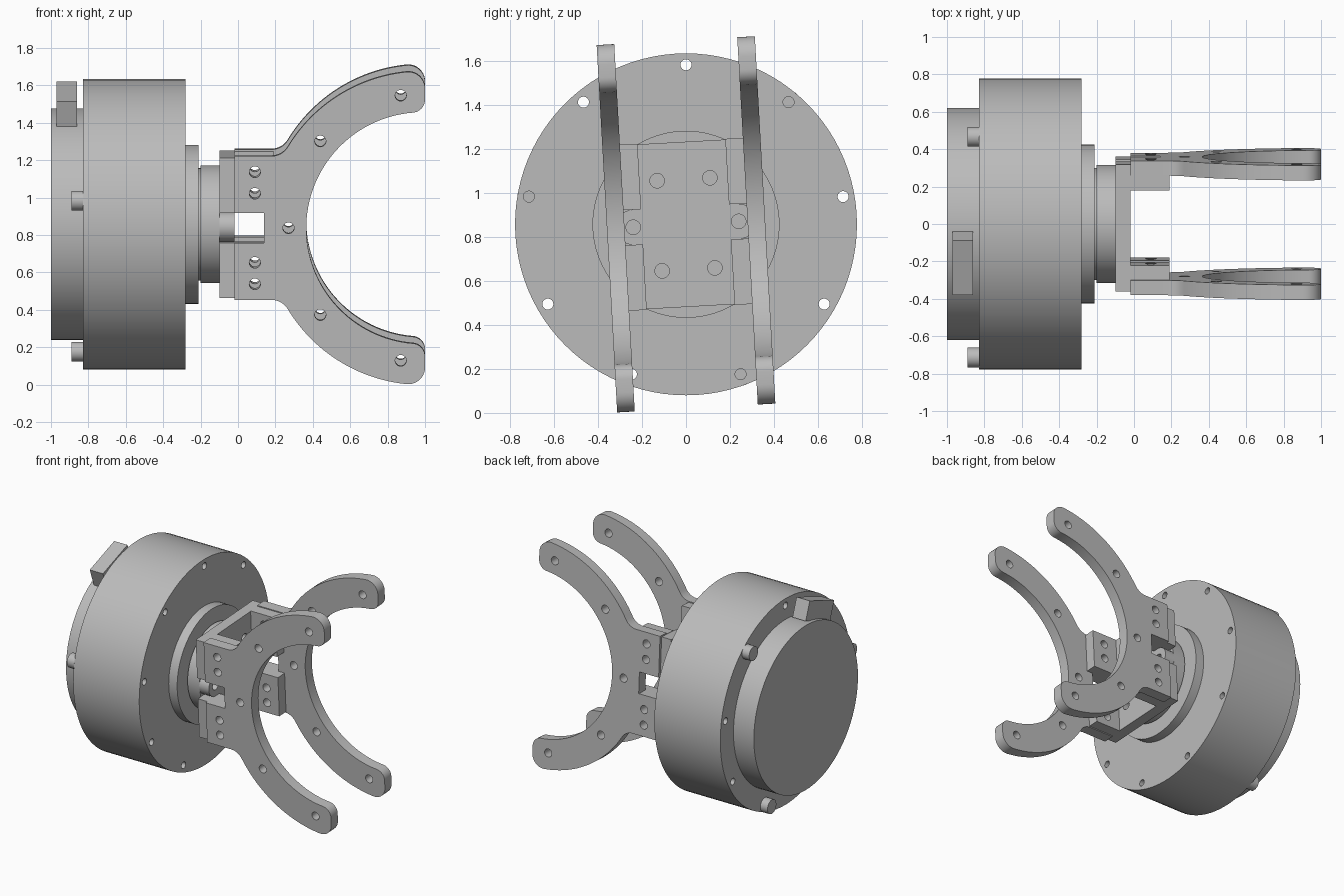
import bpy, bmesh
from math import sin, cos, atan2, sqrt, pi, radians
from mathutils import Matrix, Vector

cube = bpy.data.objects.get("Cube")
if cube:
    bpy.data.objects.remove(cube)

grey = bpy.data.materials.new("machined grey")
grey.use_nodes = True
grey.diffuse_color = (0.5, 0.5, 0.5, 1)
grey.node_tree.nodes["Principled BSDF"].inputs["Base Color"].default_value = (0.5, 0.5, 0.5, 1)

AXIS_Z = 0.857
MOTOR = Matrix.Translation((0, 0, AXIS_Z))
FORK = MOTOR @ Matrix.Rotation(radians(3.2), 4, 'X')   # the fork is turned slightly on the shaft
ALONG_X = Matrix.Rotation(pi / 2, 4, 'Y')
ALONG_Y = Matrix.Rotation(pi / 2, 4, 'X')


def finish(name, bm, frame):
    bmesh.ops.recalc_face_normals(bm, faces=bm.faces)
    mesh = bpy.data.meshes.new(name)
    bm.to_mesh(mesh)
    bm.free()
    mesh.materials.append(grey)
    obj = bpy.data.objects.new(name, mesh)
    obj.matrix_world = frame
    bpy.context.collection.objects.link(obj)
    return obj


def select(obj):
    bpy.ops.object.select_all(action='DESELECT')
    obj.select_set(True)
    bpy.context.view_layer.objects.active = obj


def cylinders(name, centres, radius, length, turn, frame, sides=24):
    bm = bmesh.new()
    for c in centres:
        bmesh.ops.create_cone(bm, cap_ends=True, segments=sides, radius1=radius, radius2=radius,
                              depth=length, matrix=Matrix.Translation(c) @ turn)
    return finish(name, bm, frame)


def disc(name, x0, x1, radius):
    return cylinders(name, [((x0 + x1) / 2, 0, 0)], radius, x1 - x0, ALONG_X, MOTOR, 96)


def box(name, lo, hi, frame):
    lo, hi = Vector(lo), Vector(hi)
    bm = bmesh.new()
    bmesh.ops.create_cube(bm, matrix=Matrix.Translation((lo + hi) / 2) @ Matrix.Diagonal((*(hi - lo), 1)))
    return finish(name, bm, frame)


def prism(name, points, depth, frame):
    bm = bmesh.new()
    face = bm.faces.new([bm.verts.new(p) for p in points])
    top = bmesh.ops.extrude_face_region(bm, geom=[face])
    bmesh.ops.translate(bm, vec=depth, verts=[v for v in top["geom"] if isinstance(v, bmesh.types.BMVert)])
    return finish(name, bm, frame)


def drill(obj, cutter):
    cutter.hide_render = True
    bpy.context.view_layer.update()
    select(obj)
    mod = obj.modifiers.new("holes", 'BOOLEAN')
    mod.operation, mod.solver, mod.object = 'DIFFERENCE', 'EXACT', cutter
    bpy.ops.object.modifier_apply(modifier=mod.name)
    bpy.data.objects.remove(cutter)


def arc(cx, cz, r, a0, a1, n):
    return [(cx + r * cos(a0 + (a1 - a0) * i / n), cz + r * sin(a0 + (a1 - a0) * i / n)) for i in range(n + 1)]


# Motor body, with nine bolt holes round the rim
parts = [disc("motor_body", -0.83, -0.28, 0.777)]
rim = [(-0.55, 0.725 * sin(i * 2 * pi / 9), 0.725 * cos(i * 2 * pi / 9)) for i in range(9)]
drill(parts[0], cylinders("rim_cutter", rim, 0.025, 0.7, ALONG_X, MOTOR))

# Rear cap, front flange, neck and hub
parts += [disc("rear_cap", -1.0, -0.83, 0.62), disc("front_flange", -0.28, -0.21, 0.425),
          disc("neck", -0.21, -0.195, 0.3), disc("hub", -0.2, -0.1, 0.315)]

# Rear bolts in every third hole
bolts = [(-0.86, y, z) for x, y, z in rim[1::3]]
parts.append(cylinders("rear_bolts", bolts, 0.053, 0.06, ALONG_X, MOTOR))

# Cable connector on the rear cap
tilt = Matrix.Translation((0, -0.21, 1.5)) @ Matrix.Rotation(radians(20), 4, 'X')
parts.append(box("connector", (-0.97, -0.155, -0.0715), (-0.86, 0.155, 0.0715), tilt))

# Bracket base with side notches and rounded bolt bosses
half = [(0.34, -0.375), (0.34, -0.08)] + arc(0.24, 0, 0.08, -pi / 2, pi / 2, 24) + [(0.34, 0.08), (0.34, 0.375)]
outline = half + [(-y, -z) for y, z in half]
base = prism("bracket_base", [(-0.1, y, z) for y, z in outline], (0.08, 0, 0), FORK)
holes = [(-0.05, y, z) for y in (-0.12, 0.12) for z in (-0.205, 0.205)] + [(-0.05, s * 0.24, 0) for s in (-1, 1)]
drill(base, cylinders("base_cutter", holes, 0.033, 0.2, ALONG_X, FORK))
parts.append(base)

# Fork arm outline: upper half, then mirrored below
CX, R_OUT, R_IN, EDGE, FIL = 0.985, 0.84, 0.62, 0.385, 0.1
fx, fz = CX - sqrt((R_OUT + FIL) ** 2 - (EDGE + FIL) ** 2), EDGE + FIL
ox, oz = 0.91, sqrt((R_OUT - 0.09) ** 2 - (CX - 0.91) ** 2)
ix, iz = 0.93, sqrt((R_IN + 0.07) ** 2 - (CX - 0.93) ** 2)
a_fil, a_out, a_in = atan2(fz, fx - CX), atan2(oz, ox - CX), atan2(iz, ix - CX)
upper = [(0.14, 0.08), (-0.02, 0.08), (-0.02, EDGE)]
upper += arc(fx, fz, FIL, -pi / 2, a_fil - pi, 8)
upper += arc(CX, 0, R_OUT, a_fil, a_out, 24)[1:]
upper += arc(ox, oz, 0.09, a_out, 0, 10)[1:]
upper += arc(ix, iz, 0.07, 0, a_in - pi, 10)
upper += arc(CX, 0, R_IN, a_in, pi, 32)[1:]
profile = upper + [(x, -z) for x, z in reversed(upper[:-1])]

bores = [(0.09, 0.3), (0.09, 0.185), (0.44, 0.465), (0.87, 0.71)]
bores = [(x, 0, s * z) for x, z in bores for s in (-1, 1)] + [(0.27, 0, 0)]

# Fork arms and their inner mounting tabs on both sides
for side, s in (("left", 1), ("right", -1)):
    arm = prism(side + "_fork_arm", [(x, s * 0.28, z) for x, z in profile], (0, s * 0.08, 0), FORK)
    group = [arm]
    for level, t in (("upper", 1), ("lower", -1)):
        z0, z1 = sorted((t * 0.08, t * 0.378))
        y0, y1 = sorted((s * 0.2, s * 0.28))
        group.append(box(side + "_" + level + "_tab", (-0.02, y0, z0), (0.19, y1, z1), FORK))
    for obj in group:
        drill(obj, cylinders("bore_cutter", bores, 0.03, 1.0, ALONG_Y, FORK))
    parts += group

for obj in parts:
    select(obj)
    bpy.ops.object.shade_smooth_by_angle(angle=radians(30))
